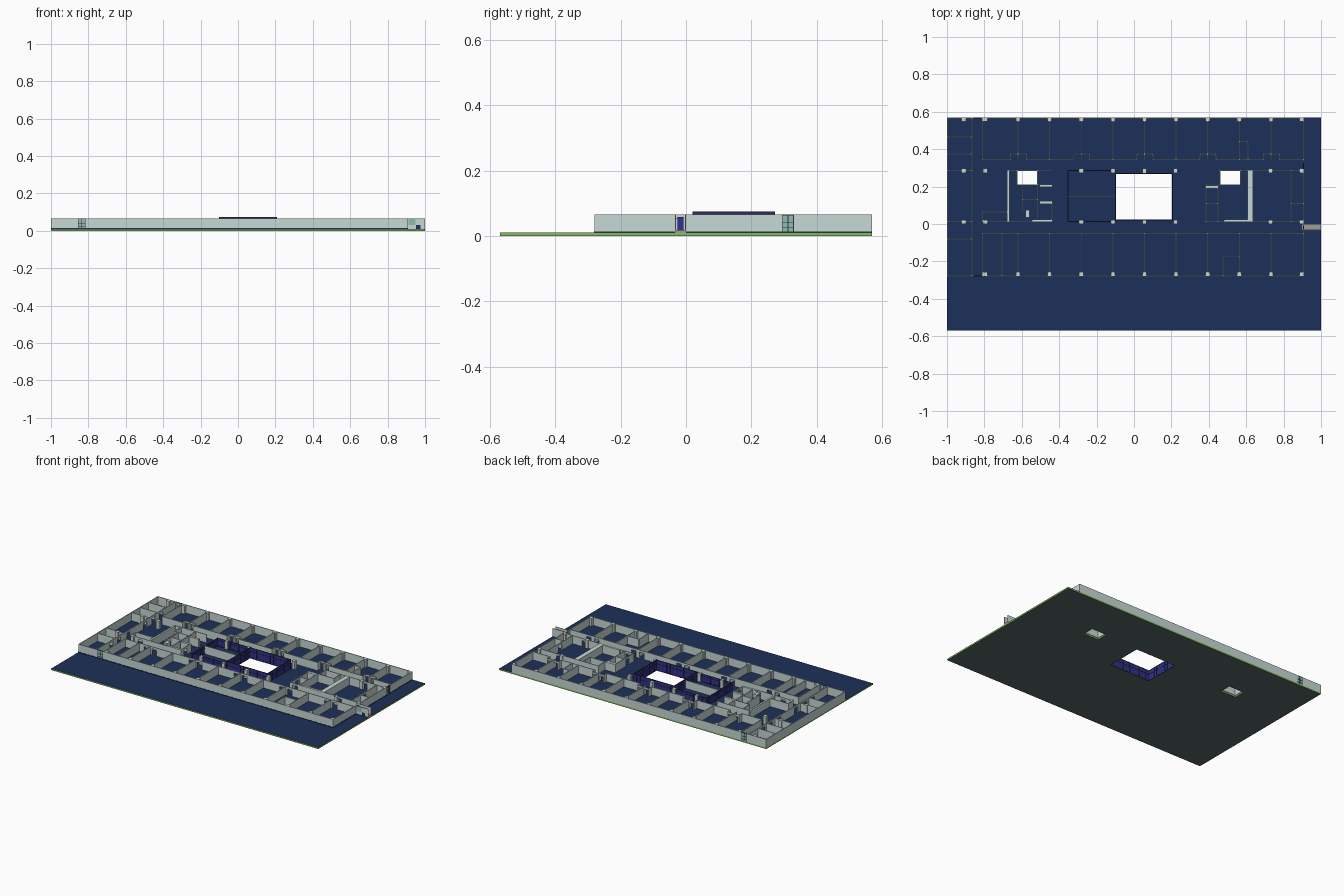
import bpy, bmesh
from mathutils import Matrix, Vector

if "Cube" in bpy.data.objects:
    bpy.data.objects.remove(bpy.data.objects["Cube"])

FLOOR, TOP, T = 0.010, 0.065, 0.005
X0, X1, Y0, Y1 = -1.0, 0.908, -0.28, 0.57


def mat(name, r, g, b):
    m = bpy.data.materials.new(name)
    m.diffuse_color = (r, g, b, 1)
    m.use_nodes = True
    m.node_tree.nodes["Principled BSDF"].inputs["Base Color"].default_value = m.diffuse_color
    return m


WALL = mat("wall_grey_green", 0.58, 0.70, 0.67)
NAVY = mat("floor_navy", 0.012, 0.03, 0.10)
GREEN = mat("slab_edge_green", 0.25, 0.5, 0.12)
UNDER = mat("slab_underside", 0.10, 0.14, 0.13)
BLUE = mat("glazing_blue", 0.03, 0.03, 0.32)
DARK = mat("dark_frame", 0.03, 0.03, 0.04)
TEAL = mat("window_teal", 0.28, 0.50, 0.46)
GREY = mat("step_grey", 0.35, 0.34, 0.33)


def boxes(name, items, material):
    """One object from a list of (x0, x1, y0, y1, z0, z1) boxes."""
    bm = bmesh.new()
    for a, b, c, d, e, f in items:
        m = Matrix.Translation(((a + b) / 2, (c + d) / 2, (e + f) / 2)) @ \
            Matrix.Diagonal((abs(b - a), abs(d - c), abs(f - e), 1))
        bmesh.ops.create_cube(bm, size=1, matrix=m)
    me = bpy.data.meshes.new(name)
    bm.to_mesh(me)
    bm.free()
    ob = bpy.data.objects.new(name, me)
    bpy.context.collection.objects.link(ob)
    me.materials.append(material)
    return ob


def hwall(y, x0, x1, doors=(), t=T, z1=TOP, dw=0.035):
    """Wall along x; doors are centre positions with a header above."""
    out, a = [], x0
    for d in sorted(doors):
        out.append((a, d - dw / 2, y - t / 2, y + t / 2, FLOOR, z1))
        out.append((d - dw / 2, d + dw / 2, y - t / 2, y + t / 2, 0.052, z1))
        a = d + dw / 2
    out.append((a, x1, y - t / 2, y + t / 2, FLOOR, z1))
    return out


def vwall(x, y0, y1, doors=(), t=T, z1=TOP, dw=0.035):
    return [(x - t / 2 + (0), x + t / 2, c, d, e, f)
            for c, d, _, _, e, f in hwall(x, y0, y1, doors, t, z1, dw)]


# Floor slab with atrium and two shaft openings
ATR = (-0.10, 0.205, 0.022, 0.27)
SHAFTS = [(-0.625, -0.515, 0.21, 0.285), (0.46, 0.57, 0.21, 0.285)]
holes = [ATR] + SHAFTS
xs = sorted({-1, 1, *[h[0] for h in holes], *[h[1] for h in holes]})
ys = sorted({-0.57, 0.57, *[h[2] for h in holes], *[h[3] for h in holes]})
bm = bmesh.new()
grid = {(x, y): bm.verts.new((x, y, 0)) for x in xs for y in ys}
for a, b in zip(xs, xs[1:]):
    for c, d in zip(ys, ys[1:]):
        mx, my = (a + b) / 2, (c + d) / 2
        if not any(h[0] < mx < h[1] and h[2] < my < h[3] for h in holes):
            bm.faces.new([grid[p] for p in ((a, c), (b, c), (b, d), (a, d))])
ext = bmesh.ops.extrude_face_region(bm, geom=bm.faces[:])
bmesh.ops.translate(bm, vec=Vector((0, 0, FLOOR)),
                    verts=[v for v in ext["geom"] if isinstance(v, bmesh.types.BMVert)])
bmesh.ops.delete(bm, geom=[v for v in bm.verts if not v.link_faces], context="VERTS")
bmesh.ops.recalc_face_normals(bm, faces=bm.faces[:])
for f in bm.faces:
    f.material_index = 0 if f.normal.z > 0.5 else 1 if f.normal.z < -0.5 else 2
me = bpy.data.meshes.new("floor_slab")
bm.to_mesh(me)
bm.free()
for m in (NAVY, UNDER, GREEN):
    me.materials.append(m)
bpy.context.collection.objects.link(bpy.data.objects.new("floor_slab", me))

# Outer walls, with openings at the corridor ends
h = T / 2
CX, CY, PY = -0.835, 0.312, -0.017
outer = []
for y in (Y0 + h, Y1 - h):
    outer += hwall(y, X0, CX - 0.02) + hwall(y, CX + 0.02, X1)
outer += vwall(X0 + h, Y0, Y1)
outer += vwall(X1 - h, Y0, PY - 0.017) + vwall(X1 - h, PY + 0.017, CY - 0.018)
outer += vwall(X1 - h, CY + 0.018, Y1)
boxes("outer_walls", outer, WALL)

# Corridor-end windows with sill, jambs and transom
glass, frame = [], []
for y in (Y0 + h, Y1 - h):
    glass.append((CX - 0.02, CX + 0.02, y - 0.001, y + 0.001, FLOOR, TOP))
    for z in (0.021, 0.04, 0.064):
        frame.append((CX - 0.02, CX + 0.02, y - h, y + h, z - 0.001, z + 0.001))
    for x in (CX - 0.019, CX, CX + 0.019):
        frame.append((x - 0.001, x + 0.001, y - h, y + h, FLOOR, TOP))
xw = X1 - h
glass.append((xw - 0.001, xw + 0.001, CY - 0.018, CY + 0.018, FLOOR, TOP))
for z in (0.027, 0.04, 0.064):
    frame.append((xw - h, xw + h, CY - 0.018, CY + 0.018, z - 0.001, z + 0.001))
for y in (CY - 0.017, CY, CY + 0.017):
    frame.append((xw - h, xw + h, y - 0.001, y + 0.001, FLOOR, TOP))
boxes("window_glass", glass, TEAL)
boxes("window_frames", frame, DARK)

# Thin navy skirting at the outside foot of the front and side walls
boxes("skirting", [(X0, X1, Y0 - 0.001, Y0, FLOOR, 0.014),
                   (X1, X1 + 0.001, Y0, PY - 0.017, FLOOR, 0.014),
                   (X1, X1 + 0.001, PY + 0.017, Y1, FLOOR, 0.014)], NAVY)

# Office dividers and corridor walls
bays = [-0.62 + 0.169 * i for i in range(9)]
offices = vwall(-0.81, 0.345, Y1) + vwall(-0.81, Y0, -0.05)
for x in bays:
    offices += vwall(x, 0.345, Y1) + vwall(x, Y0, -0.05)
offices += vwall(-0.705, Y0, -0.05)
alcoves = bays[0::2]
edges = [-0.81]
for x in alcoves:
    edges += [x - 0.04, x + 0.045]
    offices += hwall(0.375, x - 0.04, x + 0.045, (x - 0.02, x + 0.024), dw=0.03)
    offices += vwall(x - 0.04, 0.345, 0.375) + vwall(x + 0.045, 0.345, 0.375)
edges.append(X1)
for a, b in zip(edges[0::2], edges[1::2]):
    offices += hwall(0.345, a, b)
offices += hwall(-0.05, -0.81, X1, [x + s for x in alcoves for s in (-0.03, 0.03)])
offices += hwall(-0.175, 0.475, 0.565) + vwall(0.475, Y0, -0.175)
offices += hwall(0.44, 0.565, 0.61) + vwall(0.61, 0.345, 0.44)
boxes("office_walls", offices, WALL)

# Left strip of rooms
strip = vwall(-0.865, Y0, Y1, (-0.12, -0.04, 0.06, 0.24, 0.33, 0.41))
for y in (0.465, 0.375, 0.285, 0.013, -0.08):
    strip += hwall(y, X0, -0.865)
boxes("side_room_walls", strip, WALL)

# Left service core
core = vwall(-0.672, 0.013, 0.285, t=0.012)
core += hwall(0.285, -0.675, -0.435) + hwall(0.013, -0.81, -0.435, (-0.74,))
core += hwall(0.21, -0.625, -0.435) + vwall(-0.625, 0.21, 0.285) + vwall(-0.515, 0.03, 0.285)
core += hwall(0.205, -0.505, -0.435, t=0.014) + hwall(0.115, -0.505, -0.435, t=0.016)
core += hwall(0.018, -0.545, -0.435, t=0.014) + hwall(0.13, -0.595, -0.515)
core += vwall(-0.595, 0.06, 0.21) + vwall(-0.57, 0.035, 0.075, t=0.022)
core += vwall(-0.438, 0.013, 0.115, (0.06,)) + hwall(0.065, -0.81, -0.675) + vwall(-0.81, 0.013, 0.065)
boxes("left_core_walls", core, WALL)

# Right service core
core = vwall(0.622, 0.013, 0.285, t=0.03)
core += hwall(0.285, 0.455, X1, (0.75,)) + hwall(0.013, 0.38, X1, (0.42, 0.75))
core += hwall(0.21, 0.38, 0.57) + vwall(0.46, 0.21, 0.285) + vwall(0.57, 0.21, 0.285)
core += vwall(0.385, 0.013, 0.21, (0.08,)) + vwall(0.45, 0.013, 0.21)
core += hwall(0.198, 0.385, 0.45, t=0.016) + hwall(0.018, 0.48, 0.61, t=0.014)
core += hwall(0.11, 0.385, 0.45) + vwall(0.84, 0.013, 0.285, (0.15,)) + hwall(0.11, 0.84, X1)
boxes("right_core_walls", core, WALL)

# Square columns
S = 0.011
cols = [(x, y) for y in (0.558, -0.268) for x in [-0.795] + bays + [0.897]]
cols += [(-0.91, 0.558)]
cols += [(x, y) for y in (0.285, 0.011) for x in (-0.91, -0.795, -0.282, 0.056, 0.222, 0.73, 0.897)]
cols += [(-0.113, y) for y in (0.285, 0.011)]
boxes("columns", [(x - S, x + S, y - S, y + S, FLOOR, TOP) for x, y in cols], WALL)


# Glazed screens: blue panes with dark mullions and a top rail
def screen(p, q, z0, z1, n):
    along_x = p[1] == q[1]
    i = 0 if along_x else 1

    def piece(a, b, t, e, f):
        if along_x:
            return (a, b, p[1] - t, p[1] + t, e, f)
        return (p[0] - t, p[0] + t, a, b, e, f)
    panes.append(piece(p[i], q[i], 0.001, z0, z1))
    for k in range(n + 1):
        u = p[i] + (q[i] - p[i]) * k / n
        bars.append(piece(u - 0.0015, u + 0.0015, 0.0025, z0, z1))
    for z in (z0 + 0.003, (z0 + z1) / 2 + 0.01, z1 - 0.003):
        bars.append(piece(p[i], q[i], 0.0025, z - 0.002, z + 0.002))


panes, bars = [], []
a, b, c, d = ATR
for p, q, n in (((a, c), (b, c), 12), ((a, d), (b, d), 12), ((a, c), (a, d), 10), ((b, c), (b, d), 10)):
    screen(p, q, 0.0, 0.074, n)
boxes("atrium_panes", panes, BLUE)
boxes("atrium_mullions", bars, DARK)

panes, bars = [], []
screen((-0.352, 0.013), (-0.352, 0.285), FLOOR, TOP, 9)
screen((-0.352, 0.285), (-0.10, 0.285), FLOOR, TOP, 8)
screen((-0.352, 0.013), (-0.10, 0.013), FLOOR, TOP, 8)
boxes("meeting_room_panes", panes, BLUE)
boxes("meeting_room_mullions", bars, DARK)
boxes("meeting_room_divider", hwall(0.147, -0.352, -0.10), WALL)

# Side entrance porch with door, step and side window
boxes("porch_walls", hwall(PY - 0.015, X1, 1.0, t=0.003) + hwall(PY + 0.015, X1, 1.0, t=0.003), WALL)
boxes("porch_step", [(X1 - 0.01, 1.0, PY - 0.0135, PY + 0.0135, FLOOR, 0.018)], GREY)
boxes("porch_door", [(X1 - 0.004, X1, PY - 0.009, PY + 0.009, 0.018, 0.058)], BLUE)
boxes("porch_side_window", [(0.912, 0.948, PY - 0.0172, PY - 0.016, 0.03, 0.064)], TEAL)
boxes("porch_side_hatch", [(0.952, 0.976, PY - 0.0172, PY - 0.016, FLOOR, 0.03)], NAVY)
